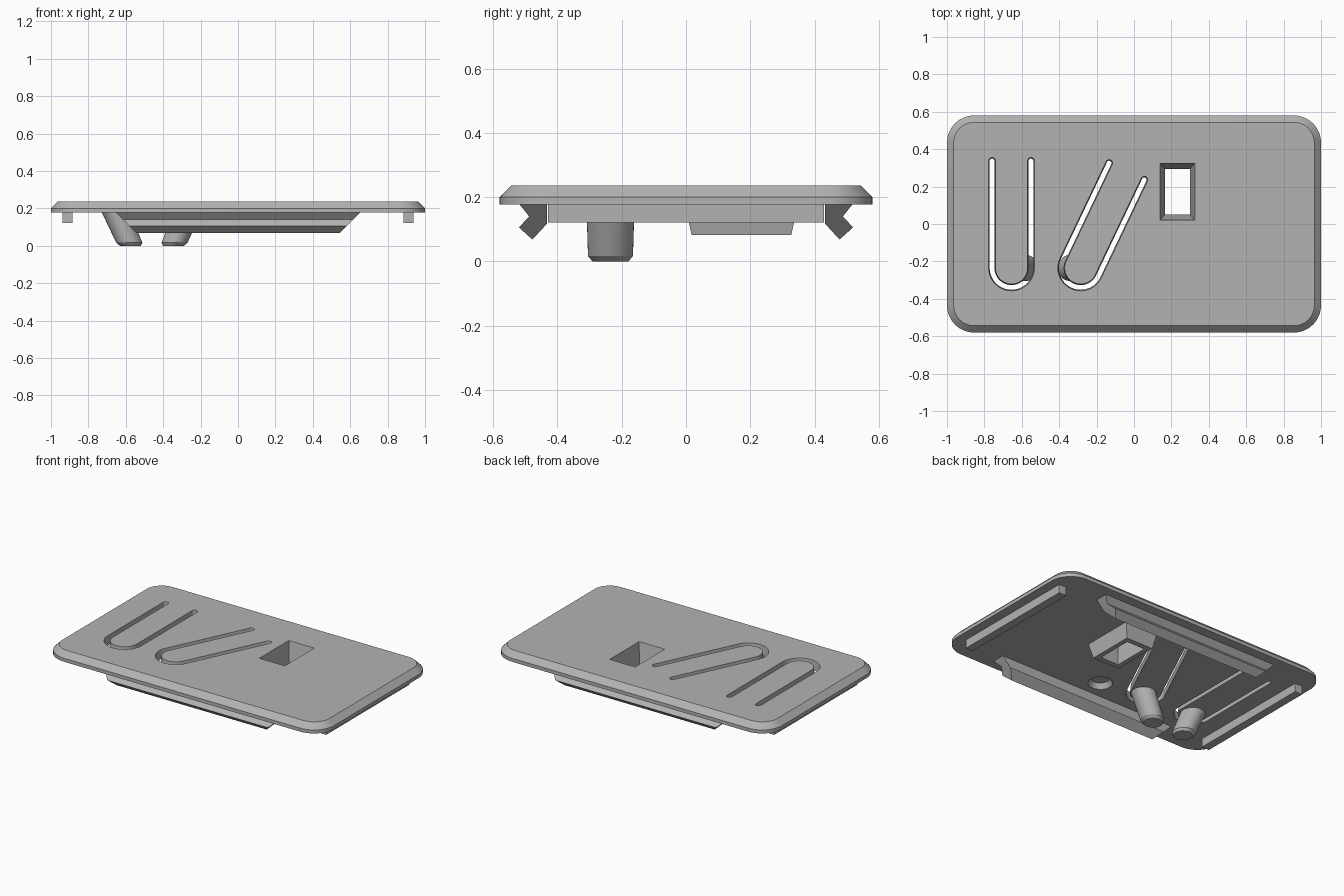
import bpy, bmesh, math
from mathutils import Matrix, Vector

if "Cube" in bpy.data.objects:
    bpy.data.objects.remove(bpy.data.objects["Cube"])

grey = bpy.data.materials.new("plain_grey")
grey.diffuse_color = (0.45, 0.45, 0.45, 1)
grey.use_nodes = True
grey.node_tree.nodes["Principled BSDF"].inputs["Base Color"].default_value = grey.diffuse_color

Z_BOTTOM, Z_TOP = 0.177, 0.236   # underside and top of the plate


def loft(name, rings):
    """Closed solid skinned through rings of equal point count."""
    bm = bmesh.new()
    loops = [[bm.verts.new(p) for p in ring] for ring in rings]
    n = len(loops[0])
    for a, b in zip(loops, loops[1:]):
        for i in range(n):
            j = (i + 1) % n
            bm.faces.new((a[i], a[j], b[j], b[i]))
    bm.faces.new(loops[0][::-1])
    bm.faces.new(loops[-1])
    bmesh.ops.recalc_face_normals(bm, faces=bm.faces)
    mesh = bpy.data.meshes.new(name)
    bm.to_mesh(mesh)
    bm.free()
    mesh.materials.append(grey)
    ob = bpy.data.objects.new(name, mesh)
    bpy.context.collection.objects.link(ob)
    return ob


def arc(cx, cy, r, a0, a1, n):
    return [(cx + r * math.cos(math.radians(a0 + (a1 - a0) * i / n)),
             cy + r * math.sin(math.radians(a0 + (a1 - a0) * i / n)))
            for i in range(n + 1)]


def rounded(hx, hy, r, z):
    pts = []
    for k, (sx, sy) in enumerate(((1, 1), (-1, 1), (-1, -1), (1, -1))):
        pts += arc(sx * (hx - r), sy * (hy - r), r, 90 * k, 90 * k + 90, 12)
    return [(x, y, z) for x, y in pts]


def rect(cx, cy, hx, hy, z):
    return [(cx + sx * hx, cy + sy * hy, z)
            for sx, sy in ((1, 1), (-1, 1), (-1, -1), (1, -1))]


def circle(cx, cy, r, z, n=40):
    return [(x, y, z) for x, y in arc(cx, cy, r, 0, 360, n)[:-1]]


def slot_ring(cx, cy, angle, w, z, r=0.104, length=0.572):
    """Outline of a U-shaped slot of half-width w, turned by angle."""
    pts = (arc(0, 0, r + w, 180, 360, 32) + arc(r, length, w, 0, 180, 10)
           + arc(0, 0, r - w, 360, 180, 32) + arc(-r, length, w, 0, 180, 10))
    turn = Matrix.Rotation(math.radians(angle), 3, 'Z')
    return [turn @ Vector((x, y, 0)) + Vector((cx, cy, z)) for x, y in pts]


def cut(target, cutter):
    mod = target.modifiers.new("cut", 'BOOLEAN')
    mod.operation = 'DIFFERENCE'
    mod.solver = 'EXACT'
    mod.object = cutter
    bpy.context.view_layer.objects.active = target
    bpy.ops.object.modifier_apply(modifier=mod.name)


# Chamfered plate with rounded corners
plate = loft("cover_plate", [rounded(1, 0.58, 0.145, Z_BOTTOM),
                             rounded(1, 0.58, 0.145, 0.2),
                             rounded(0.964, 0.544, 0.109, Z_TOP)])

# Tapered block under the window
block = loft("window_block", [rect(0.2325, 0.1725, 0.097, 0.155, 0.082),
                              rect(0.2325, 0.1725, 0.12, 0.178, 0.185)])

# Cutters: two U slots, the funnel window, the shallow recess underneath
cutters = []
for cx, angle in ((-0.655, 0), (-0.285, -25.5)):
    cutters.append(loft("slot_cutter", [slot_ring(cx, -0.235, angle, 0.011, 0.16),
                                        slot_ring(cx, -0.235, angle, 0.019, 0.245)]))
funnel = loft("window_cutter", [rect(0.2325, 0.1725, 0.064, 0.118, 0.07),
                                rect(0.2325, 0.1725, 0.095, 0.155, 0.25)])
cutters.append(funnel)
cutters.append(loft("recess_cutter", [circle(0, -0.31, 0.079, 0.167),
                                      circle(0, -0.31, 0.055, 0.21)]))
for c in cutters:
    cut(plate, c)
cut(block, funnel)
for c in cutters:
    bpy.data.objects.remove(c)

# Leaning pins on the spring tongues
for name, top, bottom in (("left_pin", -0.655, -0.575), ("right_pin", -0.27, -0.345)):
    loft(name, [circle(bottom, -0.235, 0.056, 0),
                circle(bottom + (top - bottom) * 0.08, -0.235, 0.07, 0.017),
                circle(top, -0.235, 0.075, 0.182)])

# Hooked long rails with 45 degree ends, and plain side rails
hook = ((0.52, 0.18), (0.488, 0.14), (0.52, 0.106),
        (0.478, 0.068), (0.432, 0.118), (0.432, 0.18))
for side, s in (("front", -1), ("back", 1)):
    loft(side + "_hook_rail", [[(e * (0.475 + z), s * y, z) for y, z in hook]
                               for e in (-1, 1)])
for side, s in (("left", -1), ("right", 1)):
    loft(side + "_side_rail", [rect(s * 0.912, 0, 0.027, 0.43, z)
                               for z in (0.121, 0.18)])

# Smooth curves, keep the edges sharp
bpy.ops.object.select_all(action='SELECT')
bpy.ops.object.shade_smooth_by_angle(angle=math.radians(25))
